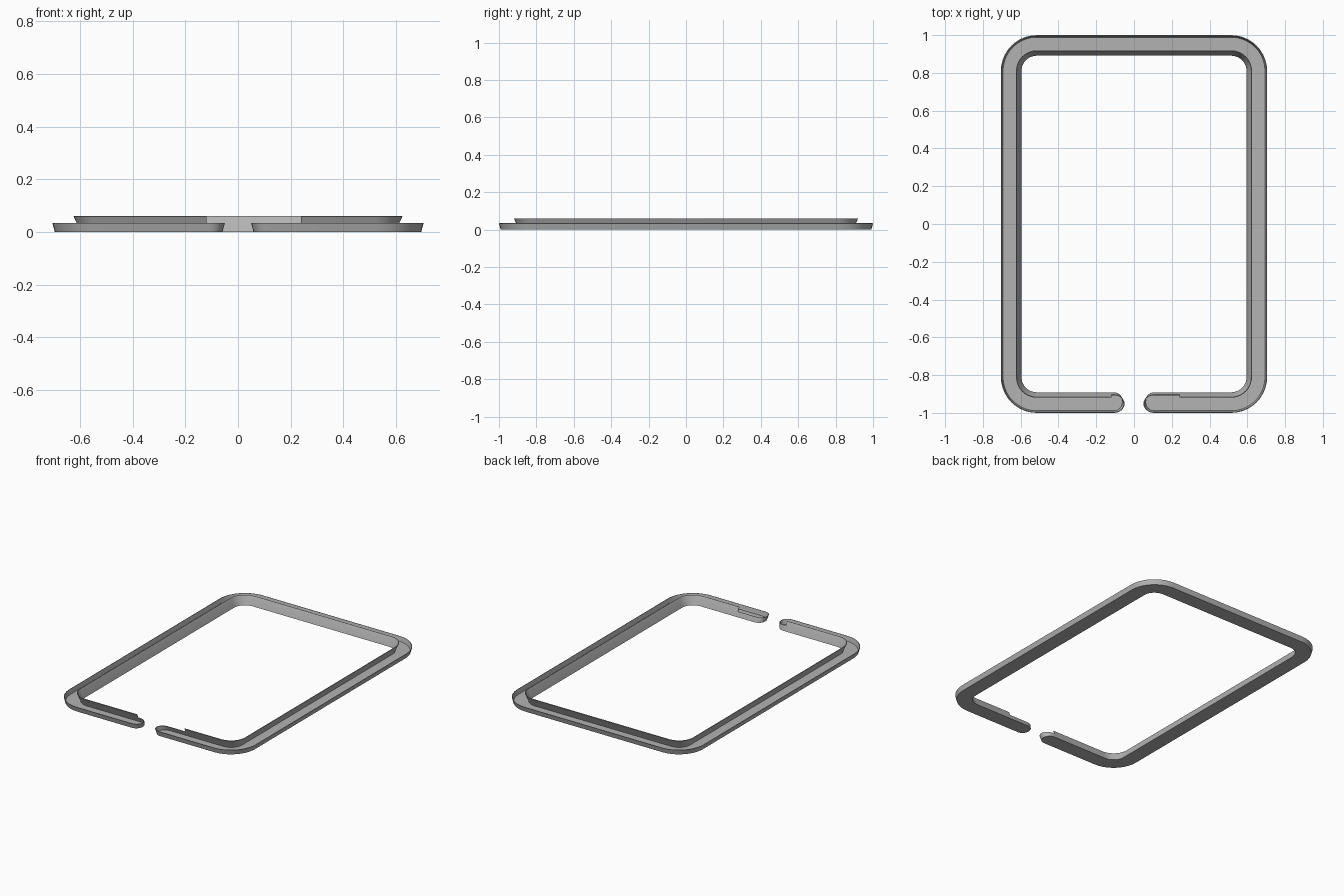
import bpy, bmesh, math
from mathutils import Vector

cube = bpy.data.objects.get("Cube")
if cube:
    bpy.data.objects.remove(cube, do_unlink=True)

# Single grey material
grey = bpy.data.materials.new("plain_grey")
grey.use_nodes = True
colour = (0.45, 0.45, 0.45, 1)
grey.diffuse_color = colour
grey.node_tree.nodes["Principled BSDF"].inputs["Base Color"].default_value = colour

# Centre line of the channel: rounded rectangle with a gap at the front
HX, HY, R, STEPS = 0.65, 0.945, 0.135, 10
END = 0.105                        # where the straight run meets the round end
TALL_START, TALL_END = -0.12, 0.24  # ends of the tall inner wall


def centre_line():
    """List of (point, outward normal), clockwise seen from above."""
    down = Vector((0, -1))
    path = [(Vector((x, -HY)), down) for x in (-END, TALL_START)]
    for sx, sy, start in ((-1, -1, 270), (-1, 1, 180), (1, 1, 90), (1, -1, 0)):
        middle = Vector((sx * (HX - R), sy * (HY - R)))
        for i in range(STEPS + 1):
            a = math.radians(start - 90 * i / STEPS)
            n = Vector((math.cos(a), math.sin(a)))
            path.append((middle + n * R, n))
    path += [(Vector((x, -HY)), down) for x in (TALL_END, END)]
    return path


path = centre_line()
count = len(path)
caps = [math.pi * i / 12 for i in range(1, 12)]

# Boundary as (point, normal, sideways factor, end direction, end factor)
none = Vector((0, 0))
boundary = [(p, n, 1, none, 0) for p, n in path]
p, n = path[-1]
boundary += [(p, n, math.cos(a), Vector((-1, 0)), math.sin(a)) for a in caps]
boundary += [(p, n, -1, none, 0) for p, n in reversed(path)]
p, n = path[0]
boundary += [(p, n, -math.cos(a), Vector((1, 0)), math.sin(a)) for a in caps]
total = len(boundary)
inner_start = count + len(caps)

bm = bmesh.new()


def ring(outer, inner, z):
    """Closed ring of vertices with the given sideways offsets."""
    mid, half = (outer + inner) / 2, (outer - inner) / 2
    verts = []
    for p, n, side, along, reach in boundary:
        q = p + n * (mid + half * side) + along * (outer * reach)
        verts.append(bm.verts.new((q.x, q.y, z)))
    return verts


def wall(low, high, closed):
    for i in range(len(low) if closed else len(low) - 1):
        j = (i + 1) % len(low)
        bm.faces.new((high[i], high[j], low[j], low[i]))


# Low rim all round: flares outward outside, leans over the channel inside
base = ring(0.046, -0.054, 0)
rim = ring(0.055, -0.042, 0.033)
wall(base, rim, True)

# Tall inner wall carries on upward between its two ends
tall_low = rim[inner_start + 1:inner_start + count - 1]
tall_top = []
for p, n, *rest in boundary[inner_start + 1:inner_start + count - 1]:
    q = p - n * 0.029
    tall_top.append(bm.verts.new((q.x, q.y, 0.06)))
wall(tall_low, tall_top, False)

# Floor of the channel with its two round ends
inner = base[inner_start:inner_start + count][::-1]
for i in range(count - 1):
    bm.faces.new((base[i], base[i + 1], inner[i + 1], inner[i]))
bm.faces.new(base[count - 1:inner_start + 1])
bm.faces.new(base[inner_start + count - 1:] + [base[0]])

mesh = bpy.data.meshes.new("channel_frame")
bm.to_mesh(mesh)
bm.free()
mesh.materials.append(grey)
frame = bpy.data.objects.new("channel_frame", mesh)
bpy.context.collection.objects.link(frame)

# Thin sheet thickness, kept inside the outline
sheet = frame.modifiers.new("sheet_thickness", "SOLIDIFY")
sheet.thickness = 0.004
sheet.offset = -1

bpy.ops.object.select_all(action="DESELECT")
frame.select_set(True)
bpy.context.view_layer.objects.active = frame
bpy.ops.object.modifier_apply(modifier=sheet.name)
bpy.ops.object.shade_smooth_by_angle(angle=math.radians(30))
